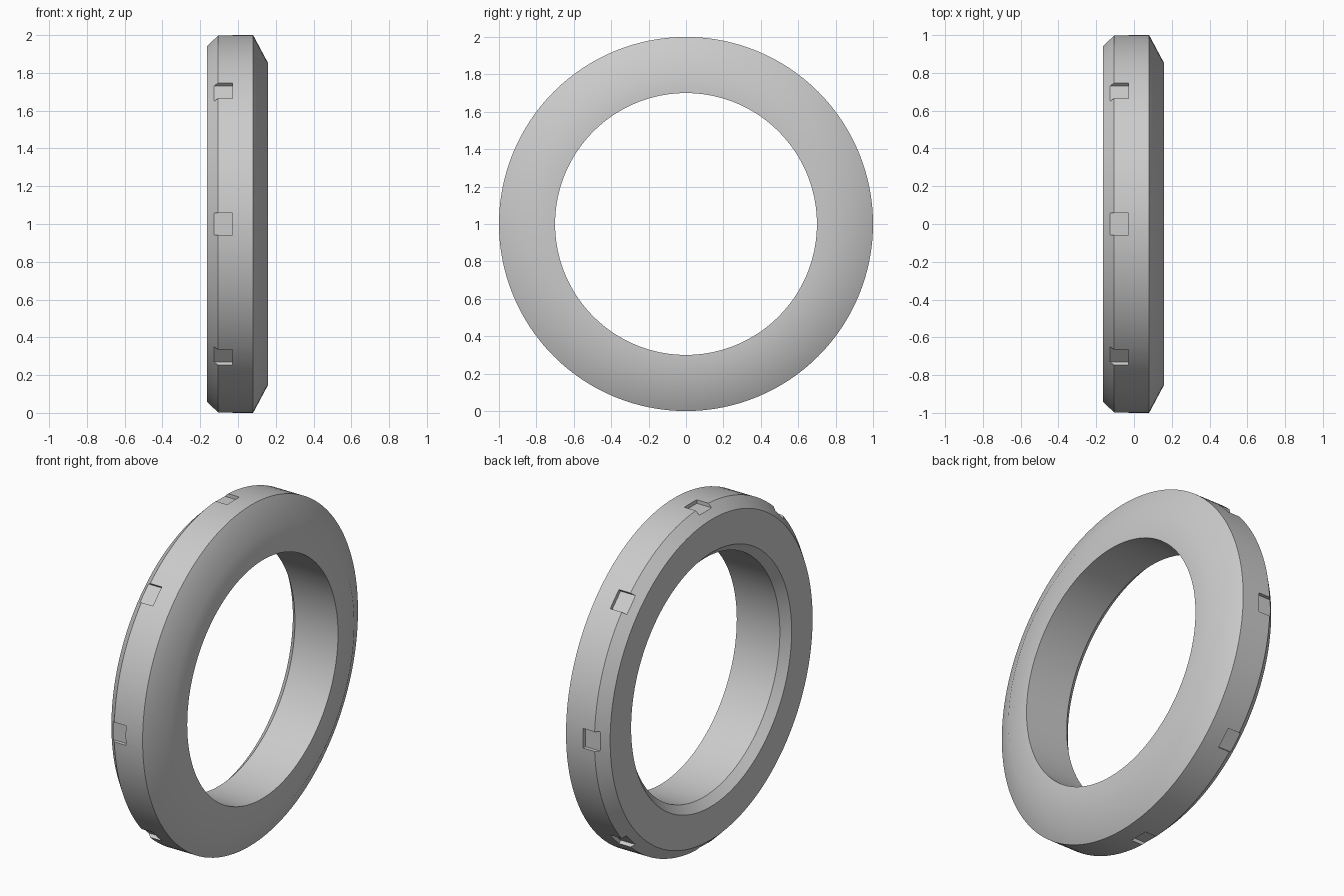
import bpy
import bmesh
from math import cos, sin, pi, radians
from mathutils import Matrix

cube = bpy.data.objects.get("Cube")
if cube:
    bpy.data.objects.remove(cube, do_unlink=True)

SEGMENTS = 128
NOTCHES = 8
CENTRE = Matrix.Translation((0, 0, 1))

grey = bpy.data.materials.new("plain grey")
grey.use_nodes = True
colour = (0.6, 0.6, 0.6, 1)
grey.diffuse_color = colour
grey.node_tree.nodes["Principled BSDF"].inputs["Base Color"].default_value = colour


def add_object(name, bm):
    bmesh.ops.recalc_face_normals(bm, faces=bm.faces)
    mesh = bpy.data.meshes.new(name)
    bm.to_mesh(mesh)
    bm.free()
    mesh.materials.append(grey)
    obj = bpy.data.objects.new(name, mesh)
    bpy.context.collection.objects.link(obj)
    return obj


# Ring: closed (x, radius) profile turned about the x axis
profile = [(0.16, 0.70), (0.16, 0.85), (0.08, 1.0), (-0.105, 1.0),
           (-0.165, 0.94), (-0.165, 0.745), (-0.12, 0.70)]
bm = bmesh.new()
loops = []
for i in range(SEGMENTS):
    a = 2 * pi * i / SEGMENTS
    loops.append([bm.verts.new((x, r * cos(a), 1 + r * sin(a))) for x, r in profile])
for i, loop in enumerate(loops):
    following = loops[(i + 1) % SEGMENTS]
    for j in range(len(profile)):
        k = (j + 1) % len(profile)
        bm.faces.new((loop[j], loop[k], following[k], following[j]))
ring = add_object("ring", bm)

# Rim notches: shallow flat-floored blocks, open towards the outer bevel
bm = bmesh.new()
for i in range(NOTCHES):
    place = (CENTRE @ Matrix.Rotation(2 * pi * i / NOTCHES, 4, 'X')
             @ Matrix.Translation((-0.13, 0, 1.027))
             @ Matrix.Diagonal((0.2, 0.115, 0.1, 1)))
    bmesh.ops.create_cube(bm, size=1, matrix=place)
cutter = add_object("notch_cutter", bm)
cutter.hide_render = True

# Cut the notches and shade the ring
bpy.ops.object.select_all(action='DESELECT')
ring.select_set(True)
bpy.context.view_layer.objects.active = ring
cut = ring.modifiers.new("notches", 'BOOLEAN')
cut.operation = 'DIFFERENCE'
cut.solver = 'EXACT'
cut.object = cutter
bpy.ops.object.modifier_apply(modifier=cut.name)
bpy.data.objects.remove(cutter, do_unlink=True)
bpy.ops.object.shade_smooth_by_angle(angle=radians(30))
